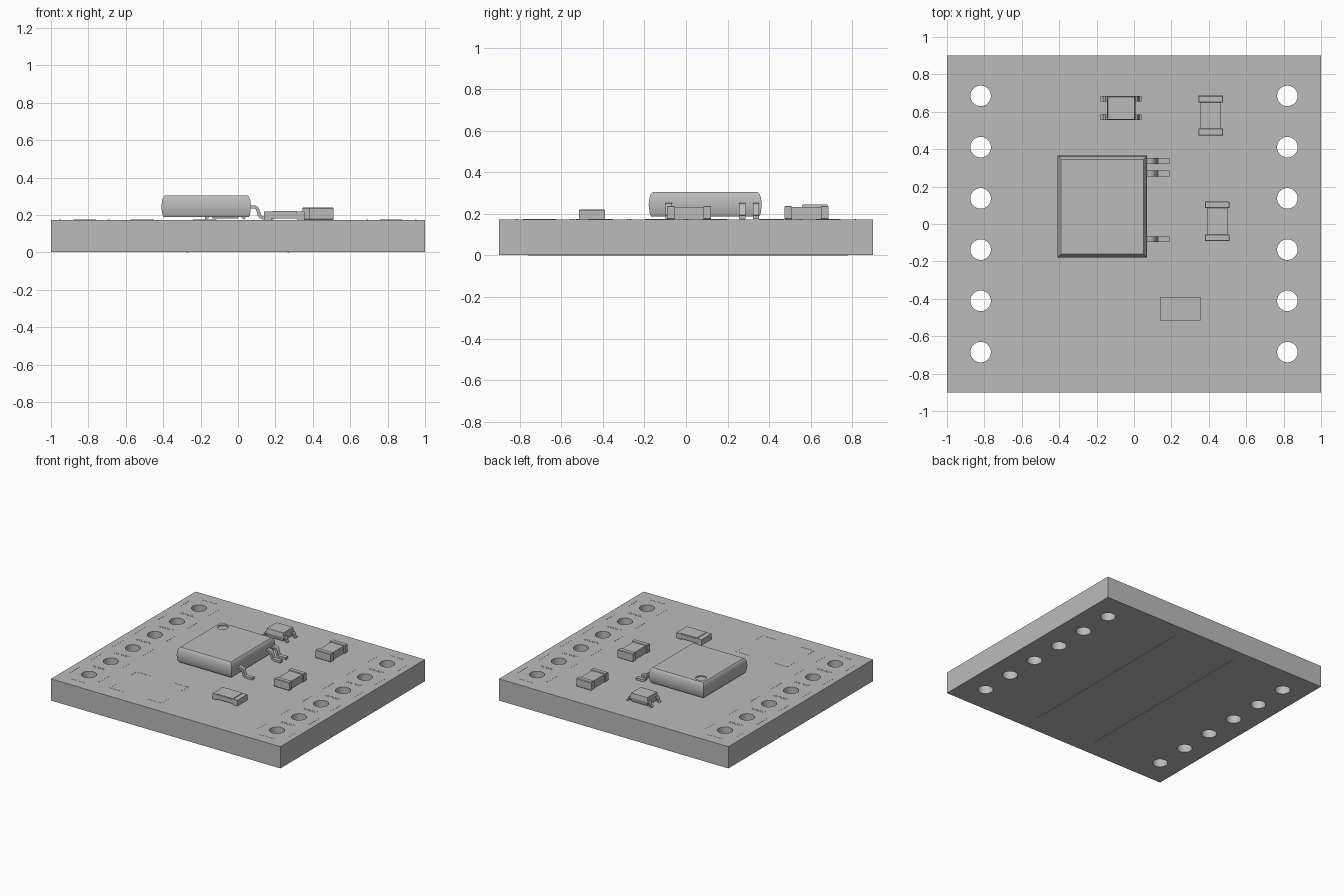
import bpy, bmesh, math
from mathutils import Vector, Matrix

cube = bpy.data.objects.get("Cube")
if cube:
    bpy.data.objects.remove(cube, do_unlink=True)

grey = bpy.data.materials.new("plain grey")
grey.use_nodes = True
COLOUR = (0.5, 0.5, 0.5, 1)
grey.diffuse_color = COLOUR
grey.node_tree.nodes["Principled BSDF"].inputs["Base Color"].default_value = COLOUR

TOP, BOTTOM = 0.174, 0.003


def finish(name, bm, smooth=None):
    bmesh.ops.recalc_face_normals(bm, faces=bm.faces)
    mesh = bpy.data.meshes.new(name)
    bm.to_mesh(mesh)
    bm.free()
    mesh.materials.append(grey)
    ob = bpy.data.objects.new(name, mesh)
    bpy.context.collection.objects.link(ob)
    if smooth:
        bpy.ops.object.select_all(action='DESELECT')
        bpy.context.view_layer.objects.active = ob
        ob.select_set(True)
        bpy.ops.object.shade_smooth_by_angle(angle=math.radians(smooth))
    return ob


def add_box(bm, x0, x1, y0, y1, z0, z1):
    m = Matrix.Translation(((x0 + x1) / 2, (y0 + y1) / 2, (z0 + z1) / 2))
    m = m @ Matrix.Diagonal((x1 - x0, y1 - y0, z1 - z0, 1))
    bmesh.ops.create_cube(bm, size=1, matrix=m)


def box(name, *bounds):
    bm = bmesh.new()
    add_box(bm, *bounds)
    return finish(name, bm)


def loft(name, x0, x1, y0, y1, levels, smooth):
    """Stack rectangles, each given as (height, inset), into a closed body."""
    bm = bmesh.new()
    rings = []
    for z, i in levels:
        corners = ((x0 + i, y0 + i), (x1 - i, y0 + i), (x1 - i, y1 - i), (x0 + i, y1 - i))
        rings.append([bm.verts.new((x, y, z)) for x, y in corners])
    for a, b in zip(rings, rings[1:]):
        for k in range(4):
            n = (k + 1) % 4
            bm.faces.new((a[k], a[n], b[n], b[k]))
    bm.faces.new(rings[0])
    bm.faces.new(rings[-1])
    return finish(name, bm, smooth)


def cut(ob, centres, radius, z0, z1):
    """Drill round holes."""
    bm = bmesh.new()
    for x, y in centres:
        bmesh.ops.create_cone(bm, cap_ends=True, segments=32, radius1=radius, radius2=radius,
                              depth=z1 - z0, matrix=Matrix.Translation((x, y, (z0 + z1) / 2)))
    cutter = finish("hole_cutter", bm)
    cutter.hide_render = True
    mod = ob.modifiers.new("holes", 'BOOLEAN')
    mod.object, mod.operation, mod.solver = cutter, 'DIFFERENCE', 'EXACT'
    bpy.ops.object.select_all(action='DESELECT')
    bpy.context.view_layer.objects.active = ob
    ob.select_set(True)
    bpy.ops.object.modifier_apply(modifier=mod.name)
    bpy.data.objects.remove(cutter, do_unlink=True)
    bpy.ops.object.shade_smooth_by_angle(angle=math.radians(30))


def lead(name, path, y, width, thick):
    """Bent metal strip following an x-z path."""
    pts = [Vector(p) for p in path]
    upper, lower = [], []
    for i, p in enumerate(pts):
        d = (pts[min(i + 1, len(pts) - 1)] - pts[max(i - 1, 0)]).normalized()
        n = Vector((-d.y, d.x)) * thick / 2
        upper.append(p + n)
        lower.append(p - n)
    bm = bmesh.new()
    rows = [[bm.verts.new((p.x, y + s * width / 2, p.y)) for p in upper + lower[::-1]]
            for s in (-1, 1)]
    count, last = len(rows[0]), len(pts) - 1
    for k in range(count):
        n = (k + 1) % count
        bm.faces.new((rows[0][k], rows[0][n], rows[1][n], rows[1][k]))
    for row in rows:
        for k in range(last):
            bm.faces.new((row[k], row[k + 1], row[count - 2 - k], row[count - 1 - k]))
    return finish(name, bm, 40)


# Circuit board with two rows of pin holes
holes = [(sx * 0.82, (k - 2.5) * 0.274) for sx in (-1, 1) for k in range(6)]
board = box("circuit_board", -1, 1, -0.9, 0.9, BOTTOM, TOP)
cut(board, holes, 0.055, -0.1, 0.3)

# Thin printed outlines around the holes and a component area
marks = bmesh.new()
for x, y in holes:
    for s in (-1, 1):
        add_box(marks, x - 0.06, x + 0.06, y + s * 0.13 - 0.004, y + s * 0.13 + 0.004, TOP, TOP + 0.001)
        add_box(marks, x + s * 0.13 - 0.004, x + s * 0.13 + 0.004, y - 0.06, y + 0.06, TOP, TOP + 0.001)
for x, sx in ((-0.57, 1), (-0.12, -1)):
    for y, sy in ((-0.78, 1), (-0.45, -1)):
        add_box(marks, *sorted((x, x + sx * 0.12)), y - 0.004, y + 0.004, TOP, TOP + 0.001)
        add_box(marks, x - 0.004, x + 0.004, *sorted((y, y + sy * 0.08)), TOP, TOP + 0.001)
finish("top_outlines", marks)

# Thin printed strips on the underside
under = bmesh.new()
for s in (-1, 1):
    add_box(under, s * 0.27 - 0.005, s * 0.27 + 0.005, -0.76, 0.78, 0, BOTTOM)
finish("underside_strips", under)

# Main chip: moulded body, index dimple and three leads
chip = loft("chip_body", -0.41, 0.07, -0.18, 0.365,
            [(0.188, 0.013), (0.2, 0.006), (0.245, 0), (0.28, 0.005), (0.297, 0.011), (0.305, 0.019)], 40)
cut(chip, [(-0.335, 0.29)], 0.039, 0.297, 0.33)
chip_path = [(0.055, 0.243), (0.085, 0.243), (0.099, 0.238), (0.107, 0.225), (0.113, 0.202),
             (0.122, 0.188), (0.138, 0.183), (0.19, 0.183)]
for i, y in enumerate((-0.082, 0.27, 0.337)):
    lead(f"chip_lead_{i + 1}", chip_path, y, 0.031, 0.017)

# Small four-lead part
loft("small_part_body", -0.145, 0.008, 0.555, 0.685,
     [(0.18, 0.008), (0.212, 0), (0.246, 0.005)], 20)
for side, x in (("left", 0.0), ("right", -0.137)):
    s = 1 if side == "left" else -1
    path = [(x + s * d, z) for d, z in
            ((-0.01, 0.212), (0.014, 0.212), (0.021, 0.203), (0.024, 0.187), (0.039, 0.181))]
    for label, y in (("front", 0.571), ("back", 0.67)):
        lead(f"small_part_lead_{side}_{label}", path, y, 0.028, 0.012)

# Two capacitors with slightly wider end terminals
for label, x, y in (("back", 0.41, 0.58), ("middle", 0.445, 0.015)):
    box(f"capacitor_body_{label}", x - 0.056, x + 0.056, y - 0.09, y + 0.09, TOP, 0.233)
    for s, end in ((-1, "front"), (1, "back")):
        y0, y1 = sorted((y + s * 0.07, y + s * 0.106))
        loft(f"capacitor_{label}_terminal_{end}", x - 0.066, x + 0.066, y0, y1,
             [(TOP, 0.003), (TOP + 0.004, 0), (0.235, 0), (0.239, 0.003)], 20)

# Resistor: slab, coated top and wrapped ends
box("resistor_body", 0.15, 0.345, -0.515, -0.39, 0.182, 0.214)
box("resistor_coating", 0.18, 0.315, -0.513, -0.392, 0.214, 0.222)
for end, x0, x1 in (("right", 0.14, 0.178), ("left", 0.317, 0.355)):
    box(f"resistor_terminal_{end}", x0, x1, -0.515, -0.39, TOP, 0.219)
